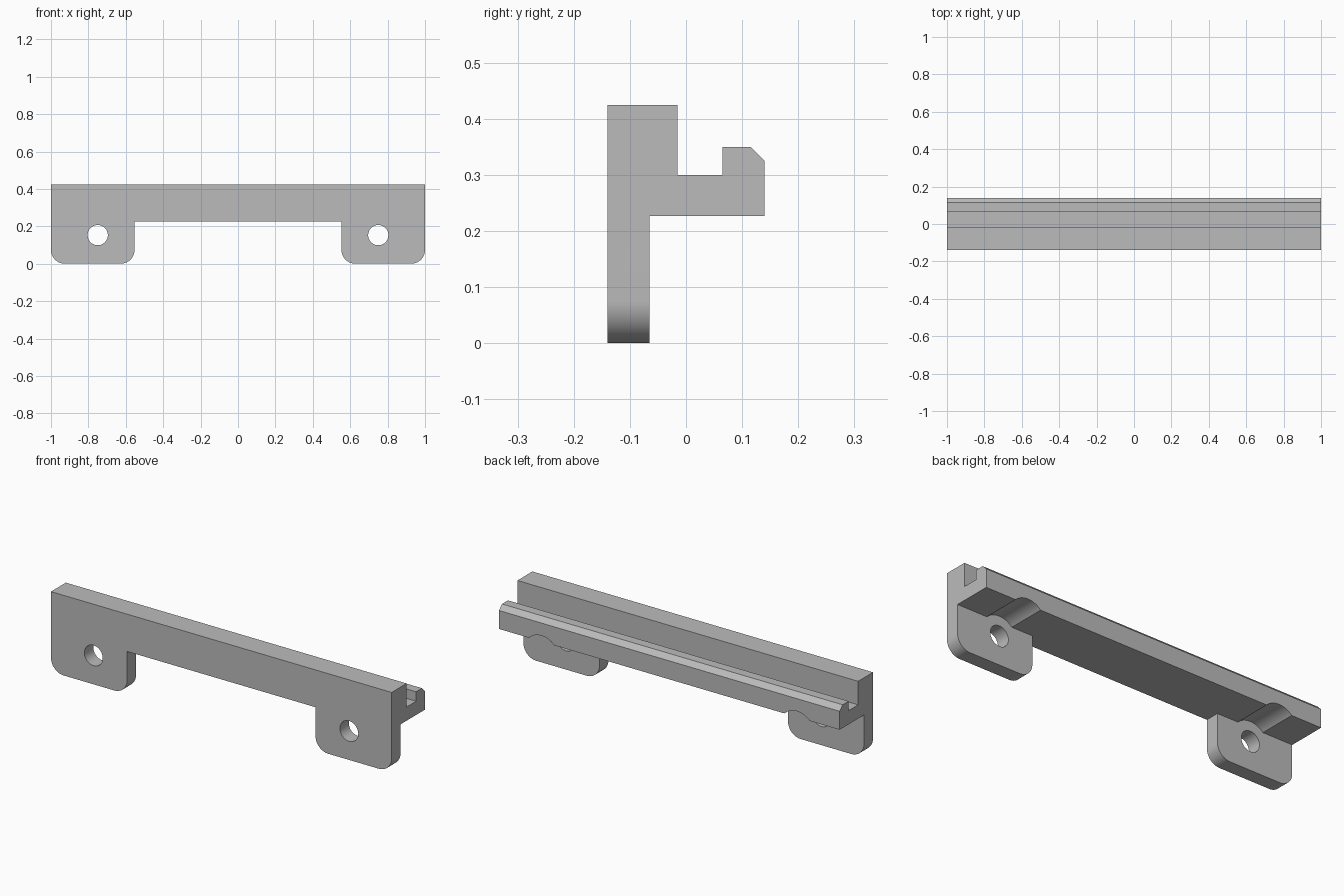
import bpy, bmesh, math
from mathutils import Vector

cube = bpy.data.objects.get("Cube")
if cube:
    bpy.data.objects.remove(cube, do_unlink=True)

grey = bpy.data.materials.new("plain grey")
grey.use_nodes = True
colour = (0.5, 0.5, 0.5, 1)
grey.diffuse_color = colour
grey.node_tree.nodes["Principled BSDF"].inputs["Base Color"].default_value = colour

FRONT, PLATE_BACK, BACK = -0.14, -0.065, 0.14
SHELF, TOP = 0.227, 0.425
HOLE_X, HOLE_Z = 0.75, 0.153


def prism(name, points, offset):
    """Extrude a flat outline by an offset vector."""
    bm = bmesh.new()
    face = bm.faces.new([bm.verts.new(p) for p in points])
    ext = bmesh.ops.extrude_face_region(bm, geom=[face])
    moved = [g for g in ext["geom"] if isinstance(g, bmesh.types.BMVert)]
    bmesh.ops.translate(bm, verts=moved, vec=Vector(offset))
    bmesh.ops.recalc_face_normals(bm, faces=bm.faces)
    mesh = bpy.data.meshes.new(name)
    bm.to_mesh(mesh)
    bm.free()
    mesh.materials.append(grey)
    obj = bpy.data.objects.new(name, mesh)
    bpy.context.collection.objects.link(obj)
    return obj


def arc(cx, cz, r, start, end, steps):
    angles = [math.radians(start + (end - start) * i / steps) for i in range(steps + 1)]
    return [(cx + r * math.cos(a), cz + r * math.sin(a)) for a in angles]


def rod(name, x, radius, y0, y1):
    """Round cutter running front to back."""
    ring = arc(x, HOLE_Z, radius, 0, 360, 64)[:-1]
    obj = prism(name, [(px, y0, pz) for px, pz in ring], (0, y1 - y0, 0))
    obj.hide_render = True
    return obj


def combine(target, other, operation):
    mod = target.modifiers.new(operation, "BOOLEAN")
    mod.operation, mod.solver, mod.object = operation, "EXACT", other
    bpy.context.view_layer.objects.active = target
    bpy.ops.object.modifier_apply(modifier=mod.name)
    bpy.data.objects.remove(other, do_unlink=True)


# Rail: hooked section running the full length
section = [(FRONT, SHELF), (BACK, SHELF), (BACK, 0.325), (0.115, 0.35), (0.065, 0.35),
           (0.065, 0.30), (-0.015, 0.30), (-0.015, TOP), (FRONT, TOP)]
bracket = prism("mounting_rail", [(-1, y, z) for y, z in section], (2, 0, 0))

# Clearance scallops under the shelf, behind each hole
for side in (-1, 1):
    combine(bracket, rod("scallop_cutter", side * HOLE_X, 0.105, PLATE_BACK, BACK + 0.1), "DIFFERENCE")

# Tabs with rounded lower corners
for side in (-1, 1):
    r, inner, outer = 0.075, 0.553, 1.0
    outline = [(inner, SHELF + 0.04)]
    outline += arc(inner + r, r, r, 180, 270, 16) + arc(outer - r, r, r, 270, 360, 16)
    outline += [(outer, SHELF + 0.04)]
    tab = prism("tab", [(side * x, FRONT, z) for x, z in outline], (0, PLATE_BACK - FRONT, 0))
    combine(bracket, tab, "UNION")

# Screw holes
for side in (-1, 1):
    combine(bracket, rod("hole_cutter", side * HOLE_X, 0.054, FRONT - 0.1, BACK + 0.1), "DIFFERENCE")

# Merge flat regions and keep crisp edges
bm = bmesh.new()
bm.from_mesh(bracket.data)
bmesh.ops.remove_doubles(bm, verts=bm.verts, dist=1e-5)
bmesh.ops.dissolve_limit(bm, angle_limit=math.radians(0.5), verts=bm.verts, edges=bm.edges)
bm.to_mesh(bracket.data)
bm.free()
bpy.ops.object.select_all(action="DESELECT")
bracket.select_set(True)
bpy.context.view_layer.objects.active = bracket
bpy.ops.object.shade_smooth_by_angle(angle=math.radians(30))
